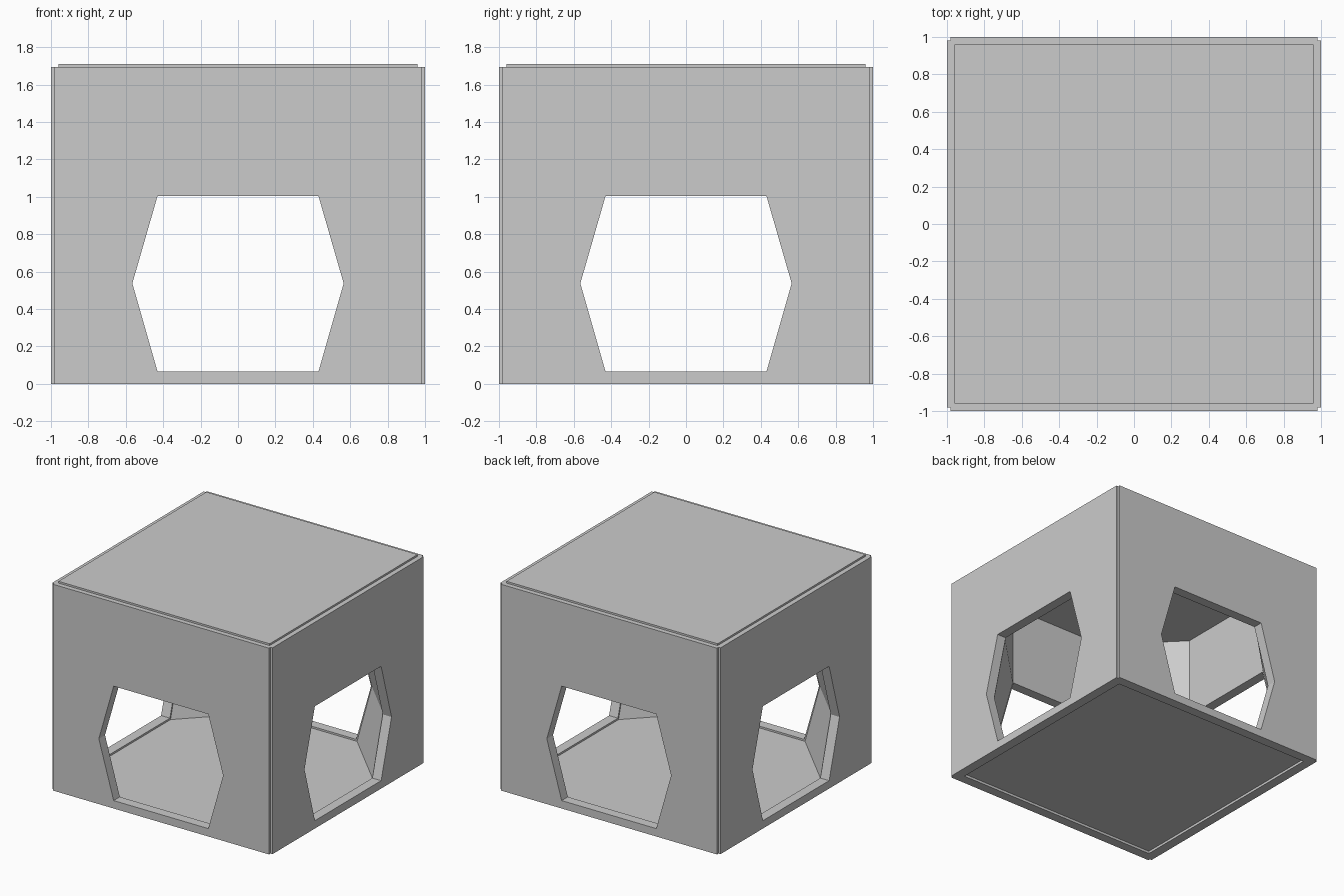
import bpy, bmesh

cube = bpy.data.objects.get("Cube")
if cube:
    bpy.data.objects.remove(cube, do_unlink=True)

WALL_TOP, TOP = 1.695, 1.71
INNER = 0.92      # inner face of the walls
NOTCH = 0.982     # start of the corner notches
NARROW, WIDE = 0.43, 0.565
SILL, MID, HEAD = 0.065, 0.537, 1.005

grey = bpy.data.materials.new("plain_grey")
grey.use_nodes = True
colour = (0.6, 0.6, 0.6, 1)
grey.diffuse_color = colour
grey.node_tree.nodes["Principled BSDF"].inputs["Base Color"].default_value = colour


def loft(name, rings):
    """Closed solid through matching rings of points."""
    bm = bmesh.new()
    loops = [[bm.verts.new(p) for p in ring] for ring in rings]
    n = len(loops[0])
    for a, b in zip(loops, loops[1:]):
        for i in range(n):
            j = (i + 1) % n
            bm.faces.new((a[i], a[j], b[j], b[i]))
    bm.faces.new(loops[0])
    bm.faces.new(loops[-1])
    bmesh.ops.recalc_face_normals(bm, faces=bm.faces)
    mesh = bpy.data.meshes.new(name)
    bm.to_mesh(mesh)
    bm.free()
    mesh.materials.append(grey)
    obj = bpy.data.objects.new(name, mesh)
    bpy.context.collection.objects.link(obj)
    return obj


def box(name, half, z0, z1):
    corners = [(-half, -half), (half, -half), (half, half), (-half, half)]
    return loft(name, [[(x, y, z) for x, y in corners] for z in (z0, z1)])


def octagon(edge, z):
    """Square room outline with corners cut off at the given edge."""
    quarter = [(INNER, -edge), (INNER, edge)]
    ring = []
    for turn in range(4):
        ring += [(x, y, z) for x, y in quarter]
        quarter = [(-y, x) for x, y in quarter]
    return ring


# Outer body with small notches down the four corners
outline = []
quarter = [(1, -NOTCH), (1, NOTCH), (NOTCH, NOTCH)]
for turn in range(4):
    outline += quarter
    quarter = [(-y, x) for x, y in quarter]
body = loft("walls_and_floor", [[(x, y, z) for x, y in outline] for z in (0, WALL_TOP)])

# Room with cut corners that follow the slanted sides of the openings
lip = 0.008
room = loft("room_cutter", [octagon(NARROW + lip, 0.05), octagon(WIDE + lip, MID),
                            octagon(NARROW + lip, HEAD), octagon(NARROW + lip, 1.665)])

# Hexagonal openings through both pairs of walls
hexagon = [(-NARROW, SILL), (NARROW, SILL), (WIDE, MID),
           (NARROW, HEAD), (-NARROW, HEAD), (-WIDE, MID)]
side_hole = loft("side_opening_cutter", [[(s, u, z) for u, z in hexagon] for s in (-1.2, 1.2)])
front_hole = loft("front_opening_cutter", [[(u, s, z) for u, z in hexagon] for s in (-1.2, 1.2)])

# Shallow recess under the floor
recess = box("recess_cutter", INNER, -0.1, 0.02)

for cutter in (room, side_hole, front_hole, recess):
    cut = body.modifiers.new(cutter.name, "BOOLEAN")
    cut.operation = "DIFFERENCE"
    cut.solver = "EXACT"
    cut.object = cutter
    cutter.hide_render = True
    cutter.hide_set(True)

# Raised roof panel
box("roof_panel", 0.96, 1.68, TOP)
